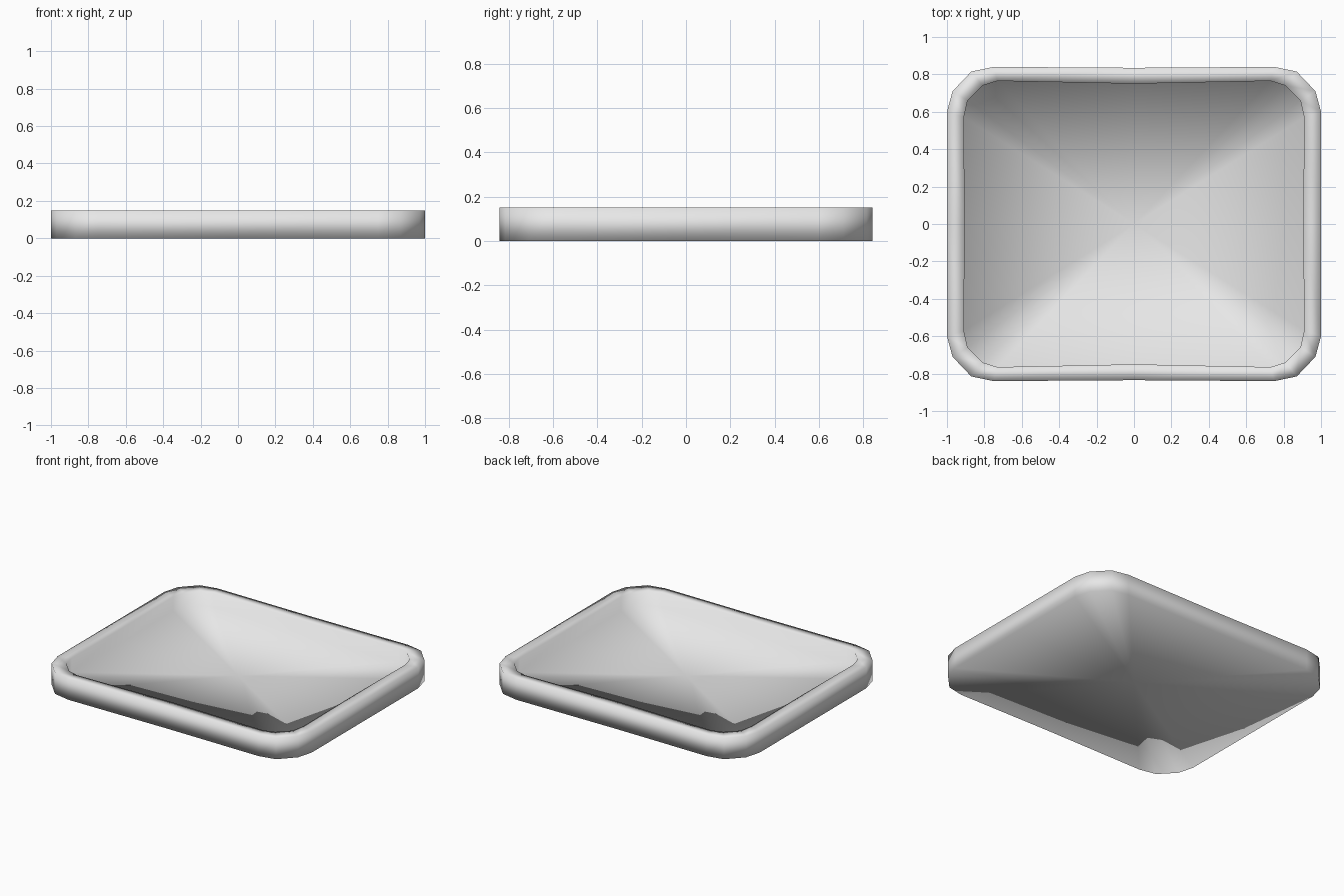
import bpy
import bmesh

cube = bpy.data.objects.get("Cube")
if cube:
    bpy.data.objects.remove(cube, do_unlink=True)

# One material for the whole tray
grey = bpy.data.materials.new("light_grey")
grey.use_nodes = True
colour = (0.8, 0.8, 0.8, 1)
grey.diffuse_color = colour
grey.node_tree.nodes["Principled BSDF"].inputs["Base Color"].default_value = colour

# Quarter outlines, from the middle of the side to the middle of the back
OUTER = [(1, 0), (1, 0.6), (0.97, 0.71), (0.87, 0.815), (0.75, 0.84), (0, 0.835)]
INNER = [(0.905, 0), (0.91, 0.57), (0.89, 0.66), (0.81, 0.74), (0.73, 0.765), (0, 0.75)]


def full_outline(quarter):
    """Mirror a quarter outline into a closed anticlockwise loop."""
    half = quarter + [(-x, y) for x, y in reversed(quarter[:-1])]
    return half + [(x, -y) for x, y in reversed(half[1:-1])]


def add_ring(bm, quarter, z):
    return [bm.verts.new((x, y, z)) for x, y in full_outline(quarter)]


def bridge(bm, lower, upper):
    count = len(lower)
    for i in range(count):
        j = (i + 1) % count
        bm.faces.new((lower[i], lower[j], upper[j], upper[i]))


def fan(bm, ring, z):
    centre = bm.verts.new((0, 0, z))
    for i, vert in enumerate(ring):
        bm.faces.new((vert, ring[(i + 1) % len(ring)], centre))


# Outer wall, rim top, inner wall, then the floor and the underside
FLOOR_Z, RIM_Z = 0.05, 0.15
bm = bmesh.new()
rings = [
    add_ring(bm, OUTER, 0),
    add_ring(bm, OUTER, RIM_Z),
    add_ring(bm, INNER, RIM_Z),
    add_ring(bm, INNER, FLOOR_Z),
]
for lower, upper in zip(rings, rings[1:]):
    bridge(bm, lower, upper)
fan(bm, rings[-1], FLOOR_Z)
fan(bm, rings[0], 0)
bmesh.ops.recalc_face_normals(bm, faces=bm.faces[:])
for face in bm.faces:
    face.smooth = True

mesh = bpy.data.meshes.new("tray")
bm.to_mesh(mesh)
bm.free()
mesh.materials.append(grey)
tray = bpy.data.objects.new("tray", mesh)
bpy.context.collection.objects.link(tray)
